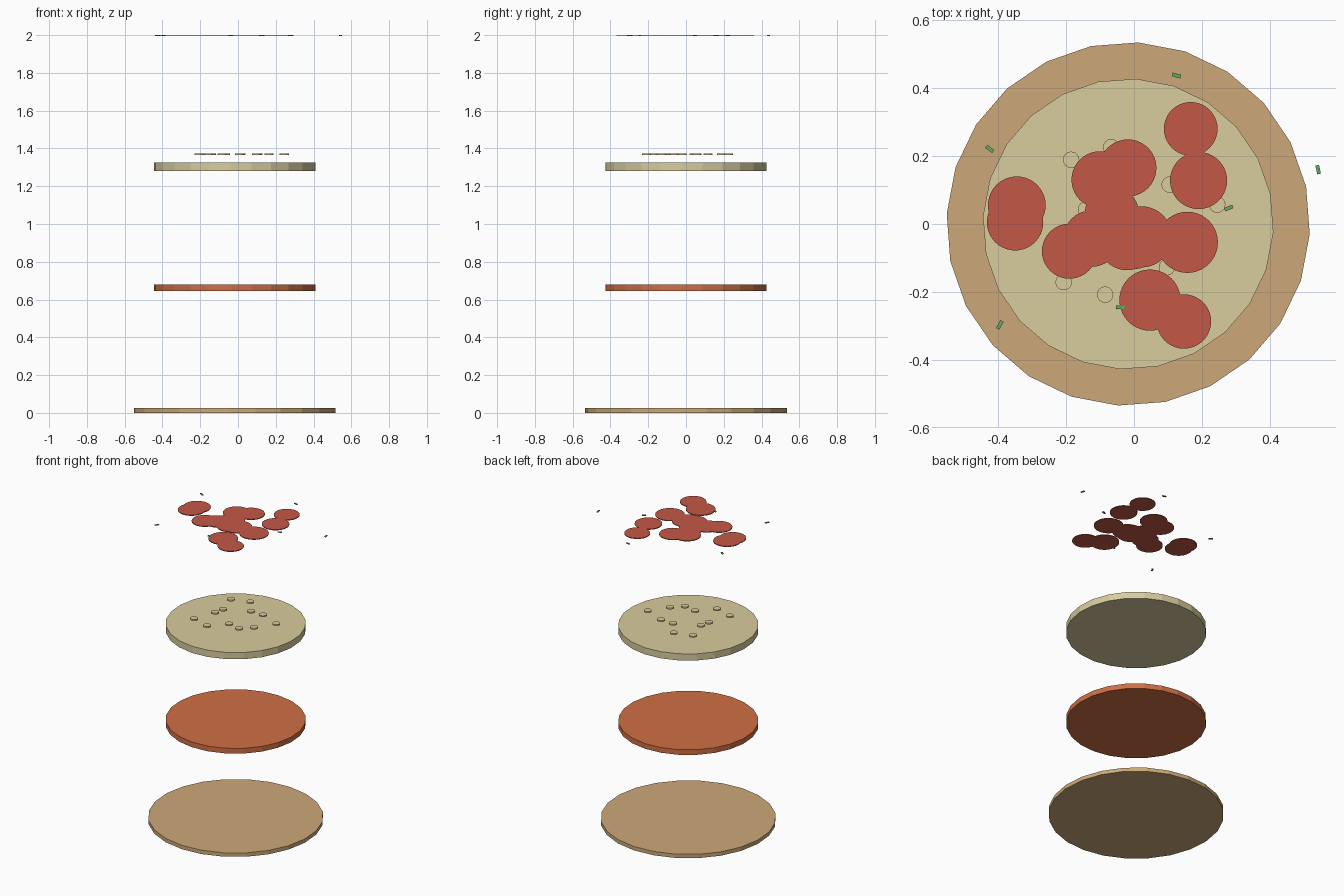
import bpy, bmesh, math
from mathutils import Matrix

if "Cube" in bpy.data.objects:
    bpy.data.objects.remove(bpy.data.objects["Cube"])


def material(name, rgb):
    # sRGB 0-255 to linear
    m = bpy.data.materials.new(name)
    lin = [((c / 255 + 0.055) / 1.055) ** 2.4 for c in rgb]
    m.diffuse_color = (*lin, 1)
    m.use_nodes = True
    m.node_tree.nodes["Principled BSDF"].inputs["Base Color"].default_value = m.diffuse_color
    return m


def new_object(name, bm, mat):
    mesh = bpy.data.meshes.new(name)
    bm.to_mesh(mesh)
    bm.free()
    mesh.materials.append(mat)
    obj = bpy.data.objects.new(name, mesh)
    bpy.context.collection.objects.link(obj)
    return obj


def disc(name, x, y, radius, z0, z1, sides, mat, turn=0):
    bm = bmesh.new()
    place = Matrix.Translation((x, y, (z0 + z1) / 2)) @ Matrix.Rotation(math.radians(turn), 4, 'Z')
    bmesh.ops.create_cone(bm, cap_ends=True, segments=sides, radius1=radius,
                          radius2=radius, depth=z1 - z0, matrix=place)
    return new_object(name, bm, mat)


def smooth(obj):
    bpy.ops.object.select_all(action='DESELECT')
    obj.select_set(True)
    bpy.context.view_layer.objects.active = obj
    bpy.ops.object.shade_smooth_by_angle(angle=math.radians(30))


dough = material("baked_dough", (204, 169, 121))
sauce = material("tomato_sauce", (208, 111, 68))
cheese = material("pale_cheese", (216, 204, 157))
red = material("sausage_red", (196, 88, 71))
green = material("herb_green", (102, 166, 98))

# Stacked round layers
CX, TURN = -0.017, -3.2
disc("crust_base", CX, 0, 0.535, 0.0, 0.026, 24, dough, TURN)
disc("sauce_layer", CX, 0, 0.428, 0.645, 0.68, 24, sauce, TURN)
disc("cheese_layer", CX, 0, 0.428, 1.28, 1.325, 24, cheese, TURN)

# Small pale topping rounds above the cheese
rounds = [(-.185, .189), (-.067, .226), (-.141, .043), (-.156, -.021),
          (.015, .117), (.105, .116), (-.207, -.171), (-.085, -.208),
          (.009, -.109), (.097, -.127), (.163, -.063), (.245, .057)]
for i, (x, y) in enumerate(rounds):
    smooth(disc(f"topping_round_{i + 1}", x, y, 0.024, 1.364, 1.373, 24, cheese))

# Thin sausage slices: x, y, radius
slices = [(.167, .28, .079), (.19, .128, .084), (-.018, .165, .084),
          (-.1, .13, .084), (-.345, .055, .085), (-.35, .005, .083),
          (-.19, -.08, .081), (-.125, -.043, .083), (-.065, .03, .08),
          (-.02, -.05, .086), (.022, -.038, .09), (.157, -.054, .09),
          (.047, -.224, .09), (.147, -.287, .08)]
for i, (x, y, r) in enumerate(slices):
    smooth(disc(f"sausage_slice_{i + 1}", x, y, r, 1.994, 1.999, 40, red))

# Scattered herb pieces: x, y, angle
herbs = [(.125, .437, -15), (-.425, .221, -35), (.542, .16, -78),
         (.279, .047, 22), (-.04, -.245, 2), (-.395, -.297, 62)]
for i, (x, y, a) in enumerate(herbs):
    bm = bmesh.new()
    place = (Matrix.Translation((x, y, 1.998)) @ Matrix.Rotation(math.radians(a), 4, 'Z')
             @ Matrix.Diagonal((0.026, 0.011, 0.004, 1)))
    bmesh.ops.create_cube(bm, size=1, matrix=place)
    new_object(f"herb_piece_{i + 1}", bm, green)
